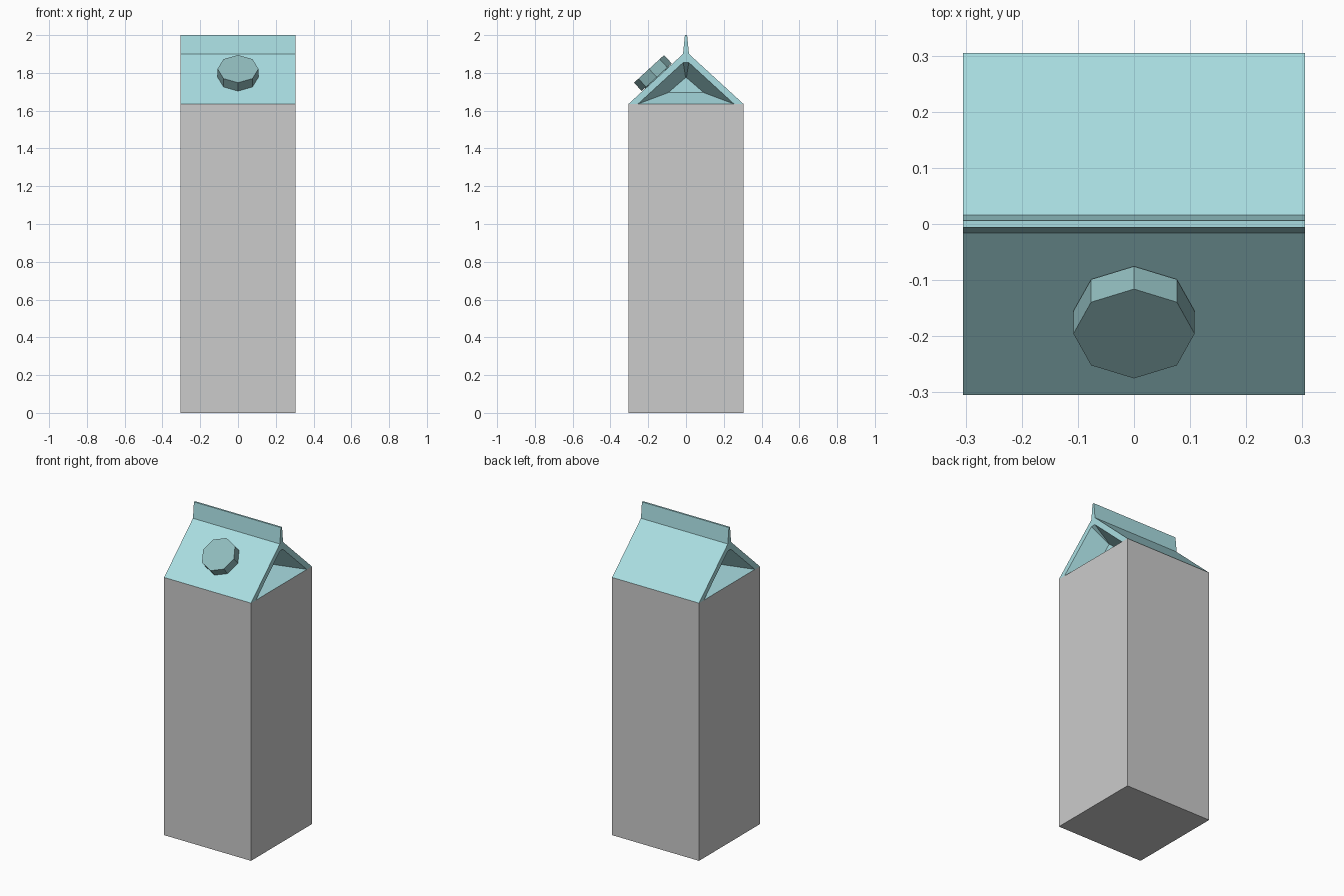
import bpy, bmesh, math
from mathutils import Matrix, Vector

if "Cube" in bpy.data.objects:
    bpy.data.objects.remove(bpy.data.objects["Cube"])

W = 0.305        # half width of the carton
SHOULDER = 1.635  # where the roof starts
RECESS = 0.12    # depth of the folded gable ends


def material(name, rgb):
    m = bpy.data.materials.new(name)
    m.diffuse_color = (*rgb, 1)
    m.use_nodes = True
    m.node_tree.nodes["Principled BSDF"].inputs["Base Color"].default_value = m.diffuse_color
    return m


def finish(name, bm, mat=None):
    bmesh.ops.recalc_face_normals(bm, faces=bm.faces)
    me = bpy.data.meshes.new(name)
    bm.to_mesh(me)
    bm.free()
    ob = bpy.data.objects.new(name, me)
    bpy.context.collection.objects.link(ob)
    if mat:
        me.materials.append(mat)
    return ob


teal = material("teal_card", (0.40, 0.73, 0.76))
cap_teal = material("cap_plastic", (0.28, 0.50, 0.51))

# carton body, open under the roof
bm = bmesh.new()
bmesh.ops.create_cube(bm, size=1)
bmesh.ops.scale(bm, vec=(2 * W, 2 * W, SHOULDER), verts=bm.verts)
bmesh.ops.translate(bm, vec=(0, 0, SHOULDER / 2), verts=bm.verts)
top = [f for f in bm.faces if f.calc_center_median().z > SHOULDER - 0.01]
bmesh.ops.delete(bm, geom=top, context='FACES_ONLY')
finish("carton_body", bm)

# gable roof with sealed fin and folded-in ends; half profiles (y, z), mirrored
def mirrored(half):
    return [(-y, z) for y, z in half] + [(y, z) for y, z in reversed(half)]

outer = mirrored([(W, SHOULDER), (0.016, 1.90), (0.006, 2.0)])
hole = mirrored([(0.255, SHOULDER), (0.015, 1.855)])
inner = mirrored([(0.095, 1.695), (0.002, 1.775)])

bm = bmesh.new()
ends = []
for s in (-1, 1):
    o = [bm.verts.new((s * W, y, z)) for y, z in outer]
    h = [bm.verts.new((s * W, y, z)) for y, z in hole]
    i = [bm.verts.new((s * (W - RECESS), y, z)) for y, z in inner]
    # rim of the end
    bm.faces.new((o[0], h[0], h[1], o[1]))
    bm.faces.new((o[1], h[1], h[2], o[4]))
    bm.faces.new((o[4], h[2], h[3], o[5]))
    bm.faces.new((o[1], o[4], o[3], o[2]))
    # recess walls and back
    for k in range(4):
        n = (k + 1) % 4
        bm.faces.new((h[k], h[n], i[n], i[k]))
    bm.faces.new(i)
    ends.append(o)
# outer skin between the two ends
for k in range(5):
    bm.faces.new((ends[0][k], ends[0][k + 1], ends[1][k + 1], ends[1][k]))
finish("gable_roof", bm, teal)

# screw cap on the front slope
tilt = math.atan2(1.90 - SHOULDER, W - 0.016)
place = Matrix.Translation(Vector((0, -0.155, 1.777))) @ Matrix.Rotation(tilt, 4, 'X')


def octagon(name, radius, low, high):
    bm = bmesh.new()
    bmesh.ops.create_cone(bm, cap_ends=True, segments=8, radius1=radius,
                          radius2=radius, depth=high - low)
    bmesh.ops.translate(bm, vec=(0, 0, (low + high) / 2), verts=bm.verts)
    # stretch so that the corners match along both axes
    bmesh.ops.transform(bm, matrix=place, verts=bm.verts)
    return finish(name, bm, cap_teal)


octagon("screw_cap", 0.108, 0.0, 0.06)
octagon("cap_neck", 0.085, -0.01, 0.005)
